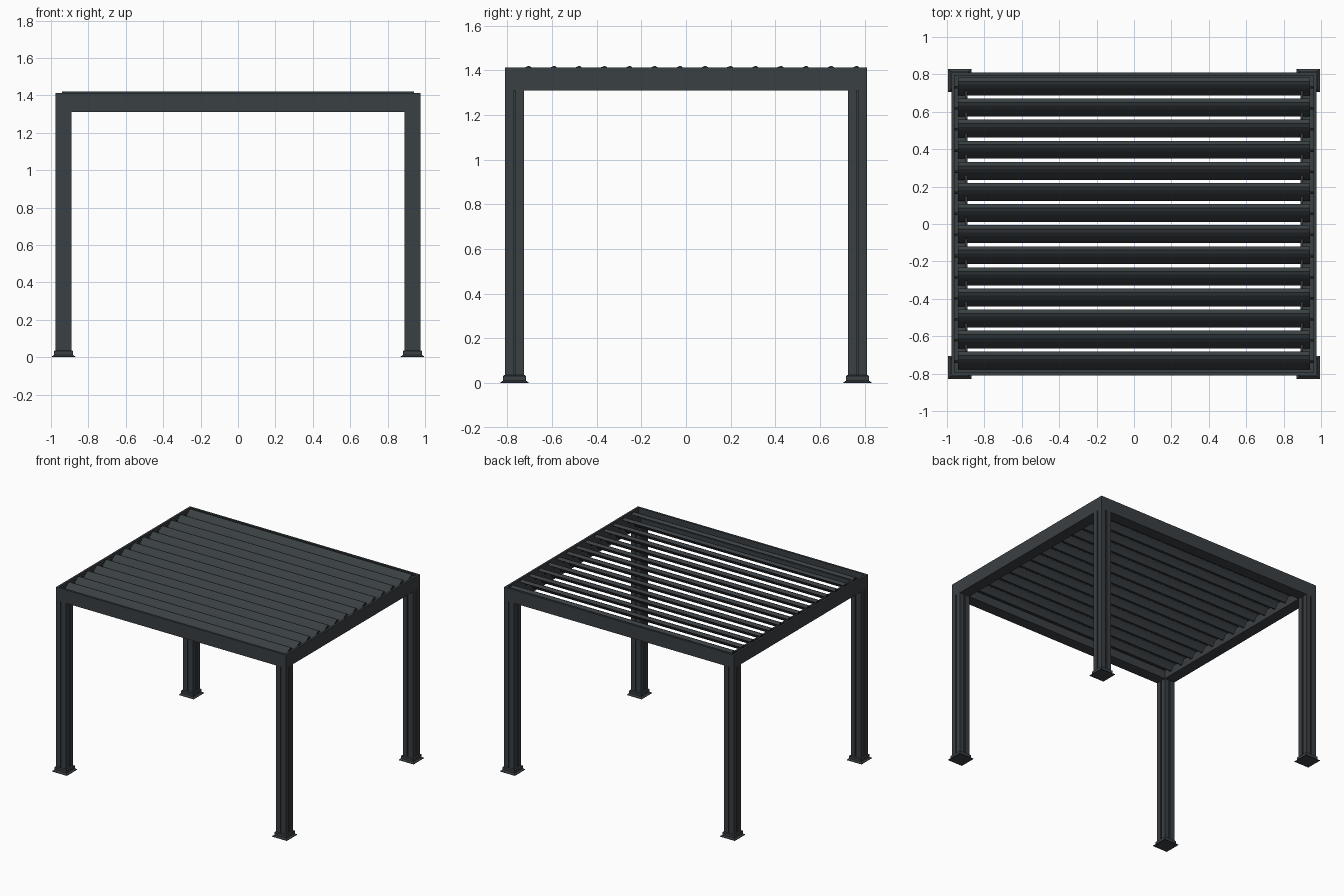
import bpy, bmesh, math

if "Cube" in bpy.data.objects:
    bpy.data.objects.remove(bpy.data.objects["Cube"])

mat = bpy.data.materials.new("anthracite")
mat.diffuse_color = (0.042, 0.05, 0.056, 1)
mat.use_nodes = True
mat.node_tree.nodes["Principled BSDF"].inputs["Base Color"].default_value = mat.diffuse_color


def rings_to_object(name, rings, close_loop=False):
    """Skin a list of equal-length point rings; cap the ends unless looped."""
    bm = bmesh.new()
    vs = [[bm.verts.new(p) for p in ring] for ring in rings]
    n, m = len(vs), len(vs[0])
    for i in range(n if close_loop else n - 1):
        a, b = vs[i], vs[(i + 1) % n]
        for j in range(m):
            k = (j + 1) % m
            bm.faces.new((a[j], a[k], b[k], b[j]))
    if not close_loop:
        bm.faces.new(vs[0][::-1])
        bm.faces.new(vs[-1])
    bmesh.ops.recalc_face_normals(bm, faces=bm.faces)
    me = bpy.data.meshes.new(name)
    bm.to_mesh(me)
    bm.free()
    me.materials.append(mat)
    ob = bpy.data.objects.new(name, me)
    bpy.context.collection.objects.link(ob)
    return ob


def copy_of(ob, name, loc):
    c = bpy.data.objects.new(name, ob.data)
    c.location = loc
    bpy.context.collection.objects.link(c)
    return c


# Mitred gutter frame: U-shaped section as (inset, height) swept round the rectangle
X, Y = 0.975, 0.81
section = [(0, 1.31), (0.085, 1.31), (0.085, 1.375), (0.071, 1.375),
           (0.071, 1.325), (0.016, 1.325), (0.016, 1.412), (0, 1.412)]
corners = [(-1, -1), (1, -1), (1, 1), (-1, 1)]
rings_to_object("roof_frame",
                [[(sx * (X - d), sy * (Y - d), z) for d, z in section]
                 for sx, sy in corners], close_loop=True)

# Post section: square with a narrow groove down the middle of each face
h, g, dep = 0.0425, 0.005, 0.007
side = [(-h, -h), (-g, -h), (-g, -h + dep), (g, -h + dep), (g, -h)]
post_outline = []
for q in range(4):
    c, s = round(math.cos(q * math.pi / 2)), round(math.sin(q * math.pi / 2))
    post_outline += [(c * x - s * y, s * x + c * y) for x, y in side]
post = rings_to_object("post_1", [[(x, y, z) for x, y in post_outline]
                                  for z in (0.02, 1.312)])

# Stepped foot: thin flared plate, then a boxed collar
foot_steps = [(0.0625, 0), (0.0625, 0.004), (0.053, 0.010), (0.051, 0.012),
              (0.051, 0.032), (0.045, 0.036)]
foot = rings_to_object("foot_1", [[(sx * r, sy * r, z) for sx, sy in corners]
                                  for r, z in foot_steps])

for i, (sx, sy) in enumerate(corners):
    loc = (sx * 0.9325, sy * 0.7675, 0)
    if i == 0:
        post.location = foot.location = loc
    else:
        copy_of(post, f"post_{i + 1}", loc)
        copy_of(foot, f"foot_{i + 1}", loc)

# Tilted louvre blade: curved skin with a hooked upper lip, (y, z) about its pivot
blade = [(-0.046, -0.034), (-0.030, -0.011), (-0.008, 0.016), (0.012, 0.034),
         (0.029, 0.042), (0.034, 0.041), (0.050, 0.028), (0.047, 0.024),
         (0.031, 0.033), (0.018, 0.026), (0.000, 0.010), (-0.020, -0.014),
         (-0.036, -0.038), (-0.042, -0.040)]
louvre = rings_to_object("louvre_1", [[(x, y, z) for y, z in blade]
                                      for x in (-0.94, 0.94)])

# Pivot pins sticking out of both blade ends
pin_circle = [(0.007 * math.cos(a * math.pi / 4), 0.007 * math.sin(a * math.pi / 4))
              for a in range(8)]
pin = rings_to_object("louvre_pivot_1", [[(x, y - 0.002, z + 0.012) for y, z in pin_circle]
                                         for x in (-0.96, 0.96)])

for i in range(14):
    loc = (0, -0.733 + i * 0.1128, 1.378)
    if i == 0:
        louvre.location = pin.location = loc
    else:
        copy_of(louvre, f"louvre_{i + 1}", loc)
        copy_of(pin, f"louvre_pivot_{i + 1}", loc)
